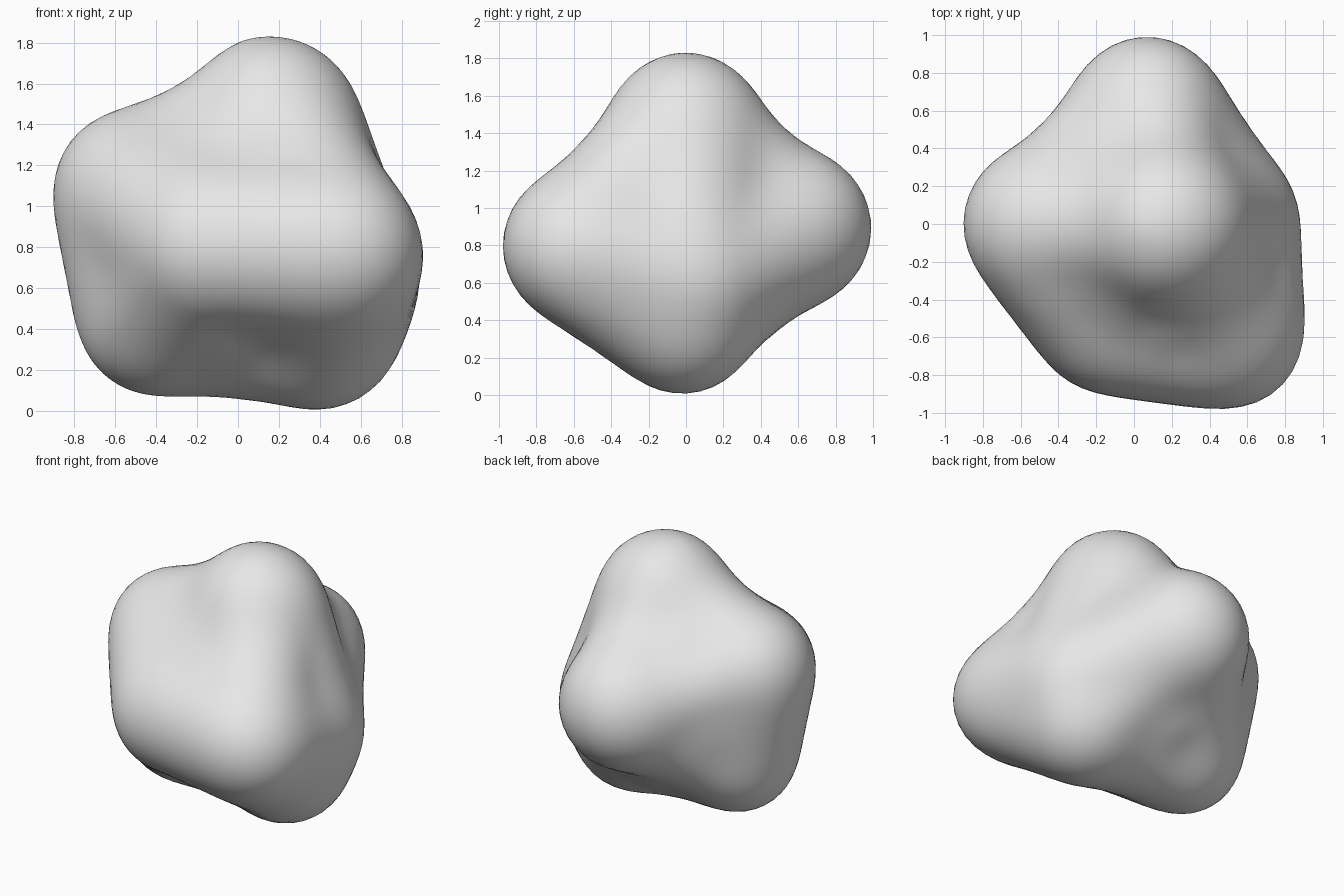
import bpy
import bmesh
from mathutils import Vector

if "Cube" in bpy.data.objects:
    bpy.data.objects.remove(bpy.data.objects["Cube"], do_unlink=True)

CENTRE = Vector((0.03, -0.03, 0.87))
SOFTEN_STEPS = 8
SOFTEN_LOSS = 0.02    # radius lost while softening
WEB_RADIUS = 0.37

# Rounded lobes: centre and radius
lobes = {
    "top": (Vector((0.17, 0, 1.4)), 0.43),
    "upper_side": (Vector((-0.5, 0, 1.07)), 0.41),
    "lower_side": (Vector((-0.4, 0, 0.45)), 0.38),
    "foot": (Vector((0.4, -0.02, 0.4)), 0.4),
    "far_side": (Vector((0.45, 0, 0.63)), 0.43),
    "back": (Vector((0.07, 0.58, 0.89)), 0.42),
    "front_near": (Vector((-0.13, -0.5, 0.82)), 0.4),
    "front_far": (Vector((0.5, -0.58, 0.79)), 0.41),
}

# Waisted bridges between neighbouring lobes: how far each waist dips
links = [
    ("top", "upper_side", 0.055), ("top", "back", 0.07),
    ("top", "far_side", 0.01), ("top", "front_near", 0.07),
    ("top", "front_far", 0.06), ("upper_side", "lower_side", 0),
    ("upper_side", "back", 0.065), ("upper_side", "front_near", 0),
    ("lower_side", "foot", 0.04), ("lower_side", "back", 0.05),
    ("lower_side", "front_near", 0.01), ("foot", "far_side", 0),
    ("foot", "back", 0.06), ("foot", "front_far", 0.01),
    ("far_side", "back", 0.02), ("far_side", "front_far", 0.01),
    ("front_near", "front_far", 0),
]

# Webs filling the hollow between three lobes
webs = [
    ("top", "upper_side", "back"), ("top", "upper_side", "front_near"),
    ("top", "far_side", "back"), ("top", "far_side", "front_far"),
    ("top", "front_near", "front_far"), ("upper_side", "lower_side", "back"),
    ("upper_side", "lower_side", "front_near"), ("lower_side", "foot", "back"),
    ("lower_side", "foot", "front_near"), ("foot", "front_near", "front_far"),
]

# Tubes: start, axis, squared length, start radius, end radius, dip
tubes = []


def add_tube(start, end, r_start, r_end, dip):
    axis = end - start
    tubes.append((start, axis, max(axis.length_squared, 1e-9),
                  r_start + SOFTEN_LOSS, r_end + SOFTEN_LOSS, dip))


for a, b, dip in links:
    add_tube(lobes[a][0], lobes[b][0], lobes[a][1], lobes[b][1], dip)
for names in webs:
    middle = sum((lobes[n][0] for n in names), Vector()) / 3
    add_tube(middle, middle, WEB_RADIUS, WEB_RADIUS, 0)
add_tube(CENTRE, CENTRE, 0.6, 0.6, 0)


def distance(p):
    """Distance to the nearest tube."""
    nearest = 10.0
    for start, axis, length2, r_start, r_end, dip in tubes:
        offset = p - start
        t = min(1.0, max(0.0, offset.dot(axis) / length2))
        radius = r_start + (r_end - r_start) * t - 4 * dip * t * (1 - t)
        nearest = min(nearest, (offset - axis * t).length - radius)
    return nearest


# Shrink a sphere onto the tubes
bm = bmesh.new()
bmesh.ops.create_icosphere(bm, subdivisions=5, radius=1.0)
for v in bm.verts:
    direction = v.co.normalized()
    reach = 1.5
    for _ in range(40):
        d = distance(CENTRE + direction * reach)
        reach -= d * 0.9
        if d < 0.001:
            break
    v.co = CENTRE + direction * reach

# Soften the creases where tubes meet
for _ in range(SOFTEN_STEPS):
    bmesh.ops.smooth_vert(bm, verts=bm.verts, factor=0.5,
                          use_axis_x=True, use_axis_y=True, use_axis_z=True)
bmesh.ops.recalc_face_normals(bm, faces=bm.faces)
for face in bm.faces:
    face.smooth = True

mesh = bpy.data.meshes.new("lumpy_blob")
bm.to_mesh(mesh)
bm.free()
blob = bpy.data.objects.new("lumpy_blob", mesh)
bpy.context.collection.objects.link(blob)

# Plain grey surface
grey = bpy.data.materials.new("light_grey")
grey.use_nodes = True
colour = (0.8, 0.8, 0.8, 1.0)
grey.diffuse_color = colour
grey.node_tree.nodes["Principled BSDF"].inputs["Base Color"].default_value = colour
mesh.materials.append(grey)
